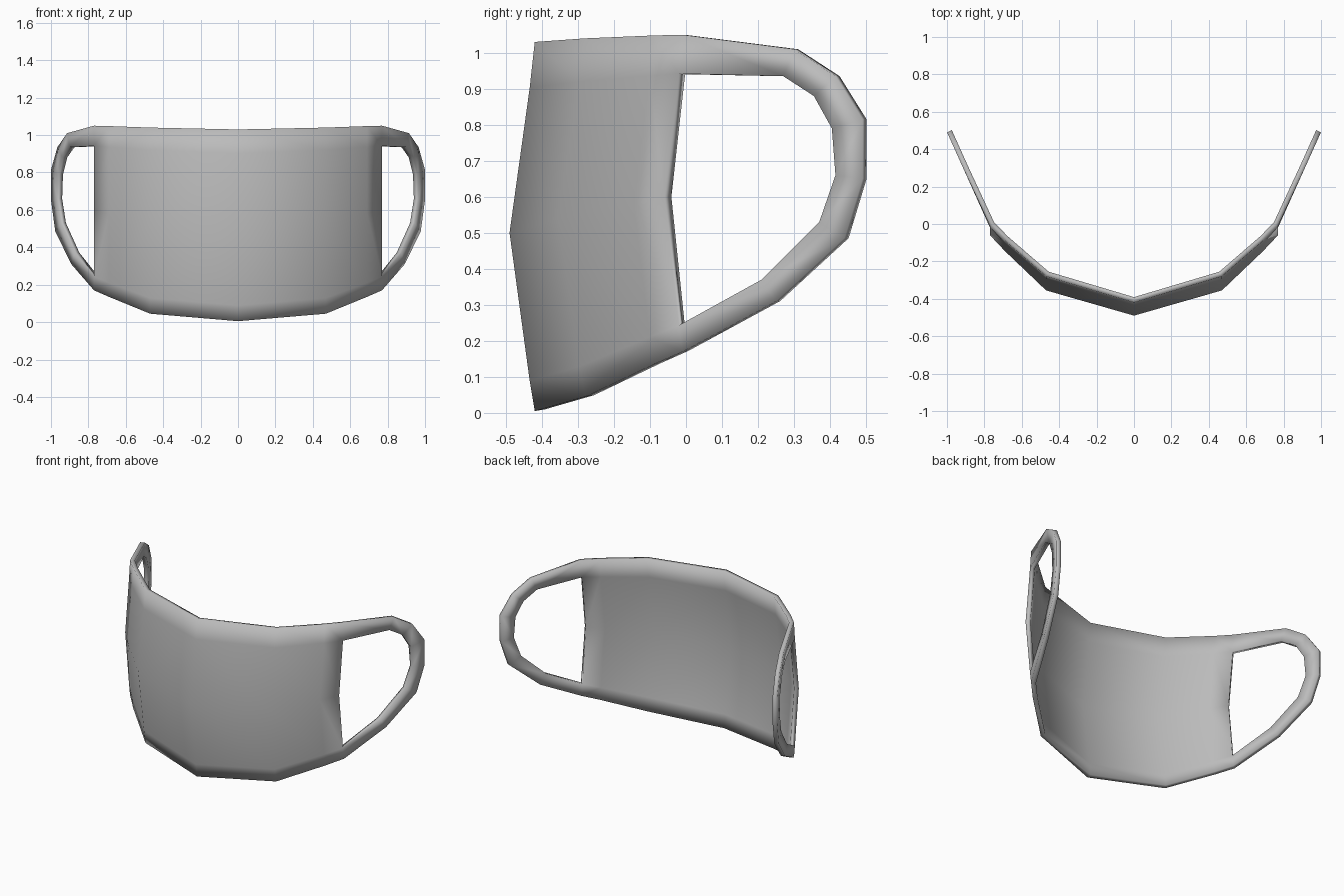
import bpy
import bmesh

cube = bpy.data.objects.get("Cube")
if cube:
    bpy.data.objects.remove(cube, do_unlink=True)

# Cloth material
cloth = bpy.data.materials.new("grey cloth")
cloth.use_nodes = True
grey = (0.5, 0.5, 0.5, 1)
cloth.diffuse_color = grey
cloth.node_tree.nodes["Principled BSDF"].inputs["Base Color"].default_value = grey

# Panel columns from the middle fold to the side: x, edge y, middle y, bottom z, middle z, top z
columns = [
    (0.0, -0.42, -0.49, 0.005, 0.50, 1.03),
    (0.47, -0.28, -0.355, 0.045, 0.54, 1.04),
    (0.69, -0.09, -0.145, 0.135, 0.58, 1.048),
    (0.77, -0.01, -0.06, 0.17, 0.60, 1.05),
]
BAND = 0.2  # share of each half taken by the hem

# Ear loop as (outer y, outer z, inner y, inner z), from top to bottom
loop = [
    (0.30, 1.01, 0.27, 0.935),
    (0.415, 0.935, 0.355, 0.88),
    (0.49, 0.815, 0.405, 0.79),
    (0.49, 0.65, 0.415, 0.66),
    (0.44, 0.485, 0.37, 0.53),
    (0.25, 0.31, 0.21, 0.37),
]


def loop_point(y, z):
    """Place a loop point on the slanted plane beside the face."""
    return (0.77 + (y + 0.02) * 0.45, y, z)


bm = bmesh.new()

# Front panel: top edge, top hem, fold, bottom hem, bottom edge
grid = []
for x, ye, ym, zb, zm, zt in columns:
    hem_y = ye + (ym - ye) * BAND
    profile = [(ye, zt), (hem_y, zt + (zm - zt) * 0.24), (ym, zm),
               (hem_y, zb + (zm - zb) * 0.17), (ye, zb)]
    grid.append([bm.verts.new((x, y, z)) for y, z in profile])
for a, b in zip(grid, grid[1:]):
    for i in range(4):
        bm.faces.new((a[i], a[i + 1], b[i + 1], b[i]))

# Ear loop strip joined to both hems of the side column
side = grid[-1]
strip = [(side[0], side[1])]
for yo, zo, yi, zi in loop:
    strip.append((bm.verts.new(loop_point(yo, zo)), bm.verts.new(loop_point(yi, zi))))
strip.append((side[4], side[3]))
for (o1, i1), (o2, i2) in zip(strip, strip[1:]):
    bm.faces.new((o1, i1, i2, o2))

for face in bm.faces:
    face.smooth = True
mesh = bpy.data.meshes.new("face_mask")
bm.to_mesh(mesh)
bm.free()
mesh.materials.append(cloth)
mask = bpy.data.objects.new("face_mask", mesh)
bpy.context.collection.objects.link(mask)

# Mirror to the right side, then thicken inwards
mirror = mask.modifiers.new("Mirror", 'MIRROR')
mirror.use_clip = True
thick = mask.modifiers.new("Thickness", 'SOLIDIFY')
thick.thickness = 0.028
thick.offset = -1
thick.use_even_offset = True
